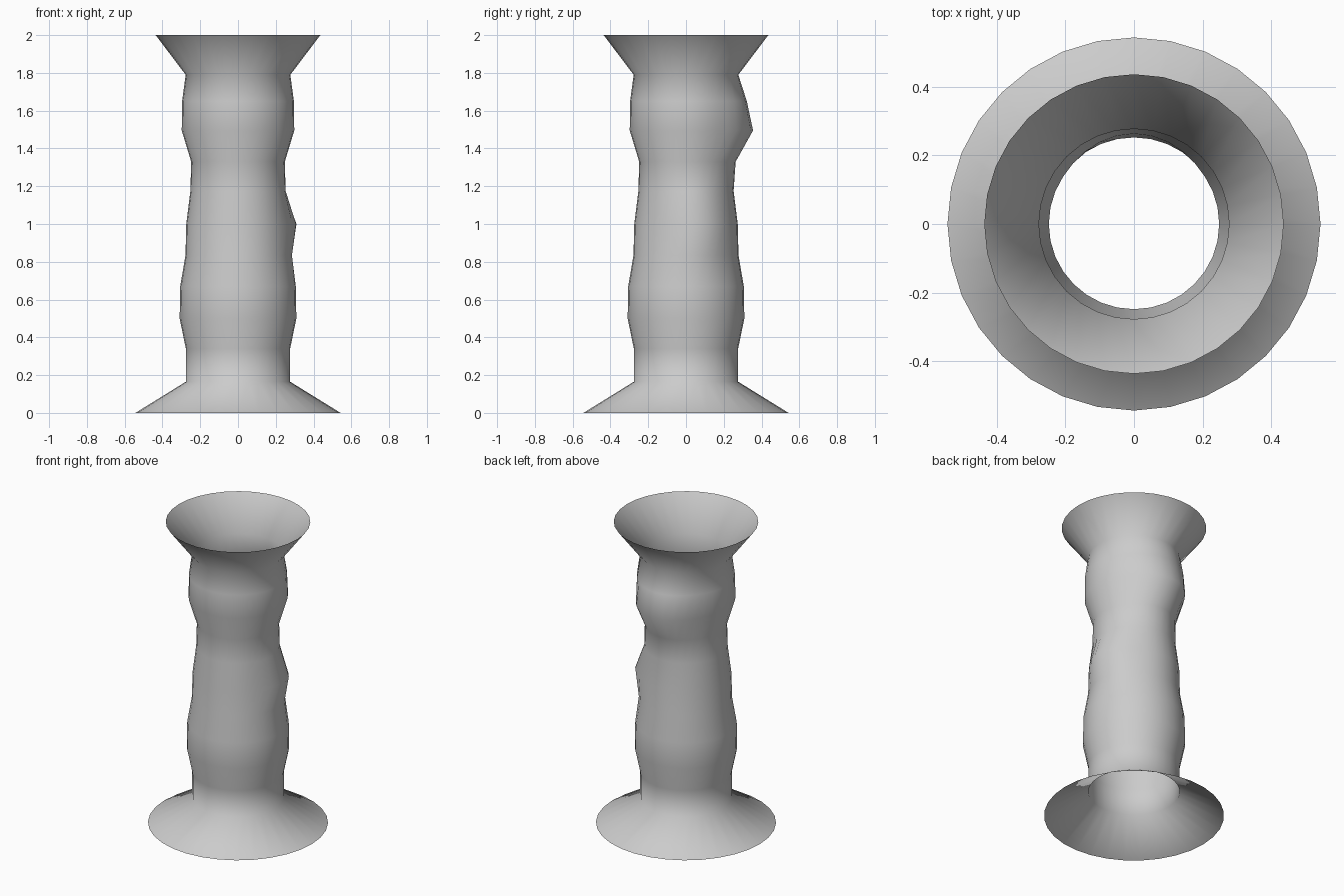
import bpy
import bmesh
from math import cos, sin, pi, radians

cube = bpy.data.objects.get("Cube")
if cube:
    bpy.data.objects.remove(cube, do_unlink=True)

SIDES = 32

# Height and radius of each ring, from the flared foot to the flared rim
PROFILE = [(0, 0.543), (0.165, 0.276), (0.34, 0.276), (0.5, 0.309),
           (0.67, 0.306), (0.835, 0.278), (1.0, 0.274), (1.175, 0.252),
           (1.33, 0.248), (1.495, 0.298), (1.65, 0.296), (1.79, 0.277),
           (2.0, 0.436)]

# Local dents and bulges: ring number, direction, half width, push outwards
BULGES = [(6, 15, 50, 0.042), (5, 15, 45, 0.01),
          (9, 90, 60, 0.057), (10, 90, 60, 0.026), (8, 90, 60, 0.015)]


def bulge(ring, angle):
    """Sum of the smooth local pushes at one point of the wall."""
    total = 0.0
    for number, direction, width, push in BULGES:
        if number == ring:
            diff = abs((angle - radians(direction) + pi) % (2 * pi) - pi)
            t = diff / radians(width)
            if t < 1:
                total += push * (0.5 + 0.5 * cos(pi * t))
    return total


# Open thin-walled tube, lofted ring by ring
bm = bmesh.new()
rings = []
for i, (z, radius) in enumerate(PROFILE):
    ring = []
    for k in range(SIDES):
        a = 2 * pi * k / SIDES
        r = radius + bulge(i, a)
        ring.append(bm.verts.new((r * cos(a), r * sin(a), z)))
    rings.append(ring)
for low, high in zip(rings, rings[1:]):
    for k in range(SIDES):
        n = (k + 1) % SIDES
        face = bm.faces.new((low[k], low[n], high[n], high[k]))
        face.smooth = True

mesh = bpy.data.meshes.new("flared_tube")
bm.to_mesh(mesh)
bm.free()
tube = bpy.data.objects.new("flared_tube", mesh)
bpy.context.collection.objects.link(tube)

# Plain light grey
grey = bpy.data.materials.new("light_grey")
grey.use_nodes = True
colour = (0.6, 0.6, 0.6, 1)
grey.diffuse_color = colour
grey.node_tree.nodes["Principled BSDF"].inputs["Base Color"].default_value = colour
mesh.materials.append(grey)
